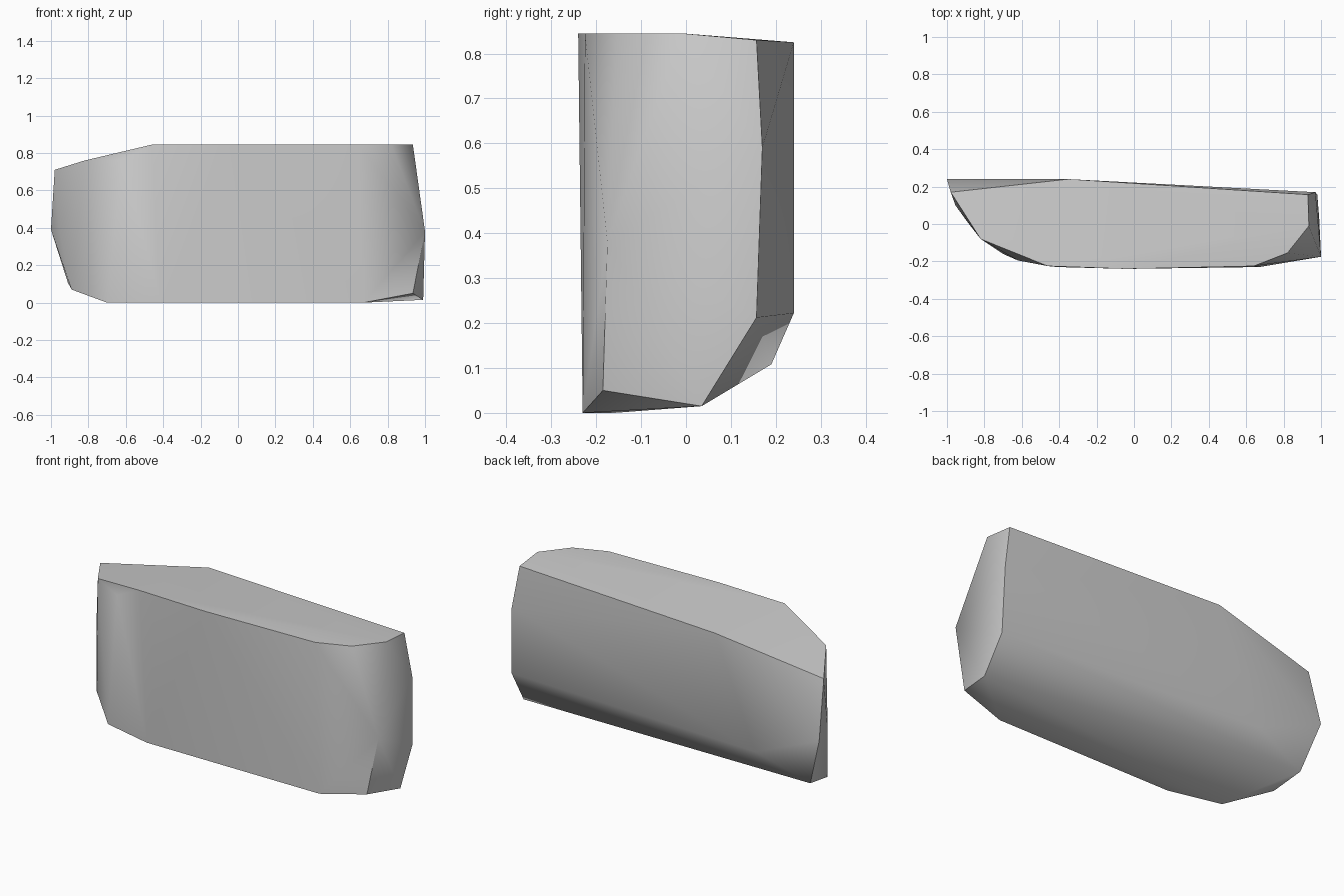
import bpy
import bmesh
import math

# Remove the default object
default_cube = bpy.data.objects.get("Cube")
if default_cube:
    bpy.data.objects.remove(default_cube, do_unlink=True)


def flat_material(name, colour):
    material = bpy.data.materials.new(name)
    material.use_nodes = True
    material.diffuse_color = colour
    material.node_tree.nodes["Principled BSDF"].inputs["Base Color"].default_value = colour
    return material


def convex_stone(name, corners, material):
    """Wrap a faceted convex block around its corner points."""
    bm = bmesh.new()
    for corner in corners:
        bm.verts.new(corner)
    hull = bmesh.ops.convex_hull(bm, input=bm.verts[:])
    unused = {g for g in hull["geom_interior"] + hull["geom_unused"]
              if isinstance(g, bmesh.types.BMVert)}
    bmesh.ops.delete(bm, geom=list(unused), context="VERTS")
    bmesh.ops.recalc_face_normals(bm, faces=bm.faces[:])
    mesh = bpy.data.meshes.new(name)
    bm.to_mesh(mesh)
    bm.free()
    mesh.materials.append(material)
    stone = bpy.data.objects.new(name, mesh)
    bpy.context.collection.objects.link(stone)
    return stone


# Flat top: front rim from left end to right end
TOP = 0.845
top_rim = [(x, y, TOP) for x, y in
           [(-0.46, -0.225), (-0.04, -0.24), (0.64, -0.225), (0.82, -0.155), (0.935, -0.01)]]

# Worn top corners at the back and at the chipped left end
top_worn = [(0.93, 0.157, 0.83), (-0.35, 0.24, 0.825), (-0.98, 0.17, 0.71),
            (-0.82, -0.08, 0.76), (-0.62, -0.195, 0.763)]

# Flat underside along the front
bottom_rim = [(x, y, 0) for x, y in [(-0.7, -0.16), (-0.41, -0.23), (0.67, -0.23)]]

# Right end face
right_end = [(0.97, 0.17, 0.59), (0.98, 0.157, 0.212), (0.99, 0.035, 0.015),
             (0.935, -0.185, 0.05), (1, -0.175, 0.38)]

# Left end and the lower bevel of the back
left_end = [(-1, 0.24, 0.39), (-0.955, 0.1, 0.39), (-0.91, 0.19, 0.108),
            (-0.89, 0.01, 0.07), (-0.6, 0.24, 0.222)]

stone_grey = flat_material("stone_grey", (0.6, 0.6, 0.6, 1))
stone = convex_stone("stone_block", top_rim + top_worn + bottom_rim + right_end + left_end,
                     stone_grey)

# Soft shading inside each broad side, crisp edges between sides
bpy.ops.object.select_all(action="DESELECT")
stone.select_set(True)
bpy.context.view_layer.objects.active = stone
bpy.ops.object.shade_smooth_by_angle(angle=math.radians(48))
